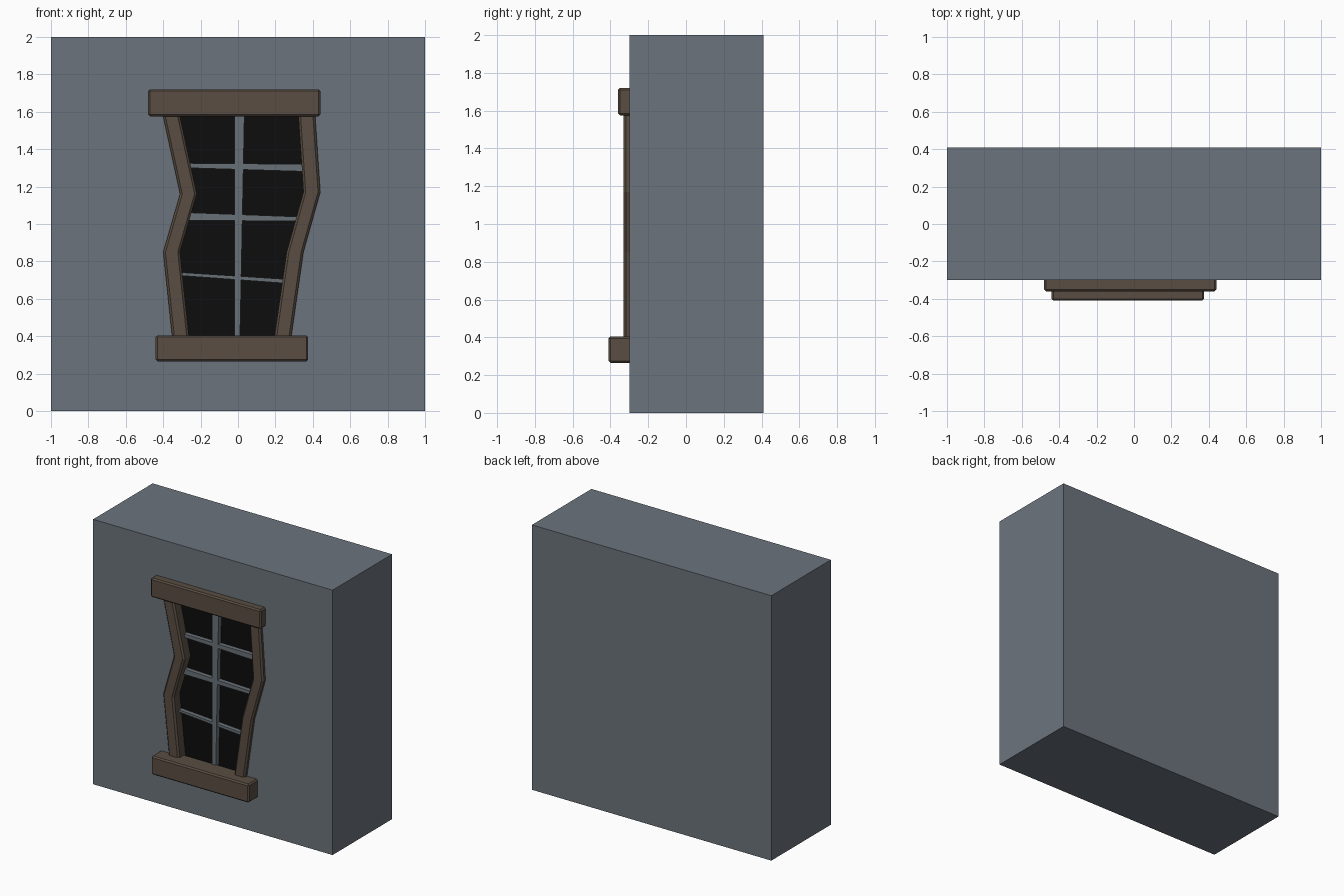
import bpy, bmesh

if "Cube" in bpy.data.objects:
    bpy.data.objects.remove(bpy.data.objects["Cube"])


def material(name, rgb):
    m = bpy.data.materials.new(name)
    m.diffuse_color = (*rgb, 1)
    m.use_nodes = True
    m.node_tree.nodes["Principled BSDF"].inputs["Base Color"].default_value = m.diffuse_color
    return m


STONE = material("slate_stone", (0.15, 0.175, 0.205))
WOOD = material("dark_wood", (0.10, 0.075, 0.055))
BAR = material("grey_bar", (0.14, 0.165, 0.185))
GLASS = material("dark_glass", (0.004, 0.004, 0.004))


def prism(name, outline, y0, y1, mat, bevel=0):
    """Extrude an (x, z) outline from y0 back to y1."""
    bm = bmesh.new()
    face = bm.faces.new([bm.verts.new((x, y0, z)) for x, z in outline])
    if y1 != y0:
        ext = bmesh.ops.extrude_face_region(bm, geom=[face])
        verts = [g for g in ext["geom"] if isinstance(g, bmesh.types.BMVert)]
        bmesh.ops.translate(bm, verts=verts, vec=(0, y1 - y0, 0))
        bmesh.ops.recalc_face_normals(bm, faces=bm.faces[:])
    me = bpy.data.meshes.new(name)
    bm.to_mesh(me)
    bm.free()
    ob = bpy.data.objects.new(name, me)
    bpy.context.collection.objects.link(ob)
    me.materials.append(mat)
    if bevel:
        mod = ob.modifiers.new("bevel", 'BEVEL')
        mod.width = bevel
        mod.segments = 1
    return ob


def rect(x0, x1, z0, z1):
    return [(x0, z0), (x1, z0), (x1, z1), (x0, z1)]


# Crooked post outlines: outer edge points, from bottom to top
W = 0.09
left = [(-0.345, 0.33), (-0.40, 0.85), (-0.31, 1.16), (-0.41, 1.62)]
right = [(0.275, 0.33), (0.35, 0.85), (0.44, 1.17), (0.41, 1.62)]
left_in = [(x + W, z) for x, z in left]
right_in = [(x - W, z) for x, z in right]

# Wall block with a shallow window recess
wall = prism("wall", rect(-1, 1, 0, 2), -0.30, 0.41, STONE)
opening = ([(x + W / 2, z) for x, z in left] +
           [(x - W / 2, z) for x, z in reversed(right)])
cutter = prism("recess_cutter", opening, -0.5, -0.24, STONE)
cutter.hide_render = True
cutter.hide_set(True)
cutter.display_type = 'WIRE'
cut = wall.modifiers.new("recess", 'BOOLEAN')
cut.operation = 'DIFFERENCE'
cut.solver = 'EXACT'
cut.object = cutter

# Dark pane at the back of the recess
prism("glass_pane", opening, -0.245, -0.245, GLASS)

# Wooden frame
prism("left_post", left + left_in[::-1], -0.33, -0.24, WOOD, 0.012)
prism("right_post", right + right_in[::-1], -0.33, -0.24, WOOD, 0.012)
prism("lintel", rect(-0.48, 0.44, 1.575, 1.72), -0.36, -0.26, WOOD, 0.01)
prism("sill", rect(-0.44, 0.375, 0.265, 0.405), -0.41, -0.26, WOOD, 0.01)

# Tapered glazing bars
prism("vertical_bar", [(-0.02, 0.36), (0.01, 0.36), (0.035, 1.62), (-0.02, 1.62)],
      -0.28, -0.24, BAR)
bars = [  # x left, x right, left bottom, left top, right bottom, right top
    (-0.27, 0.38, 1.30, 1.325, 1.28, 1.32),
    (-0.29, 0.34, 1.02, 1.062, 1.015, 1.038),
    (-0.32, 0.27, 0.725, 0.742, 0.682, 0.704),
]
for i, (x0, x1, a, b, c, d) in enumerate(bars):
    prism(f"cross_bar_{i + 1}", [(x0, a), (x1, c), (x1, d), (x0, b)], -0.277, -0.24, BAR)
